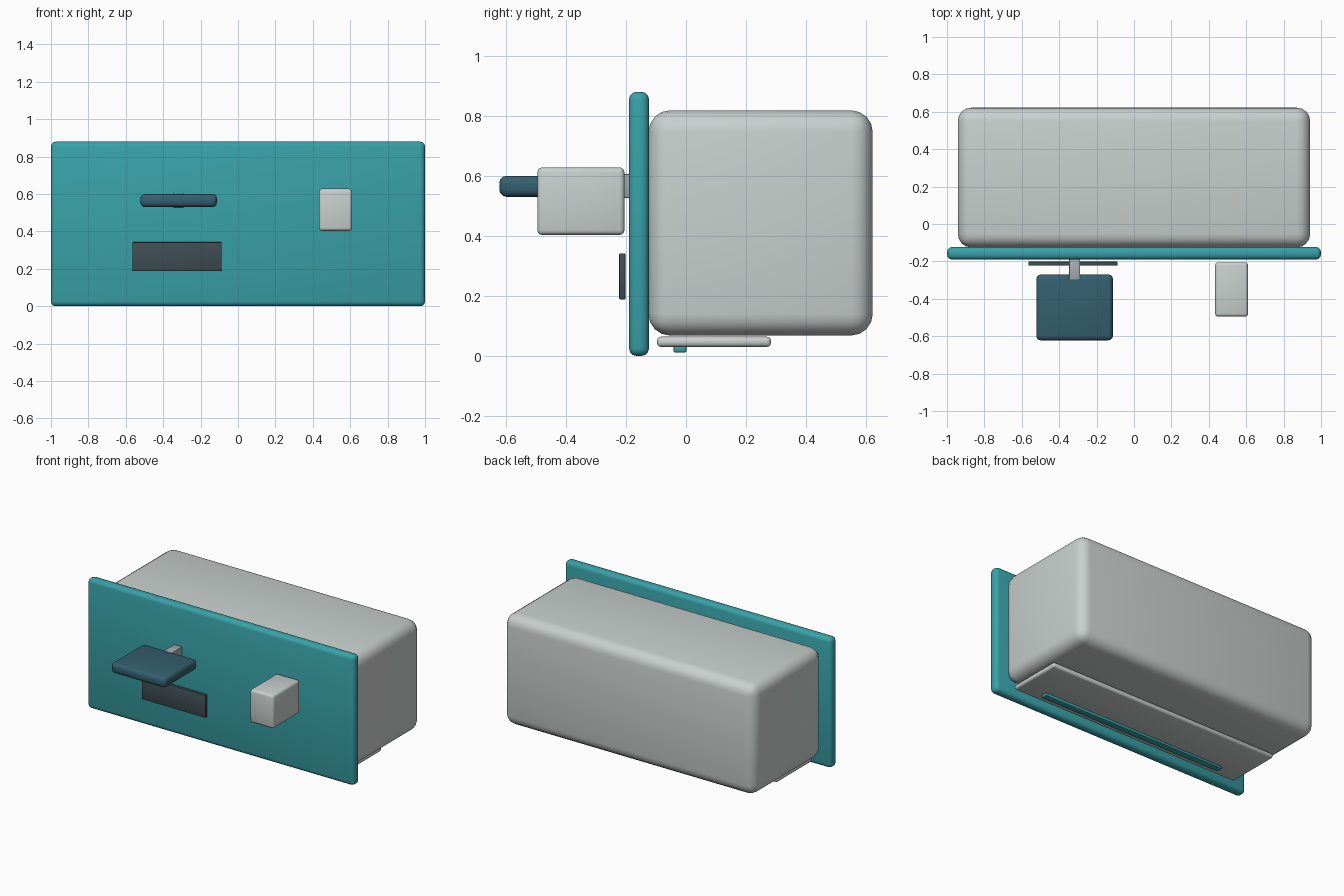
import bpy
import math

if "Cube" in bpy.data.objects:
    bpy.data.objects.remove(bpy.data.objects["Cube"])


def material(name, rgb):
    m = bpy.data.materials.new(name)
    m.diffuse_color = (*rgb, 1)
    m.use_nodes = True
    m.node_tree.nodes["Principled BSDF"].inputs["Base Color"].default_value = m.diffuse_color
    return m


teal = material("teal", (0.04, 0.36, 0.39))
navy = material("dark_blue", (0.035, 0.115, 0.16))
slate = material("slate", (0.05, 0.075, 0.09))
shell = material("pale_grey", (0.58, 0.63, 0.61))
metal = material("metal", (0.38, 0.42, 0.46))


def rounded_box(name, x, y, z, radius, mat, segments=3):
    """Box spanning the given (min, max) ranges, with rounded edges."""
    spans = (x, y, z)
    bpy.ops.mesh.primitive_cube_add(size=1, location=[(a + b) / 2 for a, b in spans])
    ob = bpy.context.object
    ob.name = name
    ob.scale = [b - a for a, b in spans]
    bpy.ops.object.transform_apply(location=False, rotation=False, scale=True)
    ob.data.materials.append(mat)
    bevel = ob.modifiers.new("rounding", "BEVEL")
    bevel.width = radius
    bevel.segments = segments
    bpy.ops.object.modifier_apply(modifier=bevel.name)
    bpy.ops.object.shade_smooth_by_angle(angle=math.radians(35))
    return ob


# Main housing and front plate
rounded_box("housing", (-0.942, 0.942), (-0.125, 0.622), (0.068, 0.818), 0.072, shell, 4)
rounded_box("front_plate", (-1, 1), (-0.19, -0.123), (0.0, 0.88), 0.026, teal)

# Projecting shelf on its bracket, with the dark window below
rounded_box("shelf", (-0.522, -0.113), (-0.622, -0.27), (0.53, 0.6), 0.024, navy)
rounded_box("shelf_bracket", (-0.347, -0.288), (-0.297, -0.185), (0.526, 0.606), 0.004, metal, 2)
rounded_box("window", (-0.565, -0.088), (-0.223, -0.201), (0.188, 0.342), 0.005, slate, 2)

# Block on the right of the front plate
rounded_box("control_block", (0.434, 0.61), (-0.495, -0.205), (0.403, 0.628), 0.016, shell)

# Underside tray and its coloured strip
rounded_box("under_tray", (-0.88, 0.88), (-0.097, 0.283), (0.03, 0.064), 0.014, shell)
rounded_box("under_strip", (-0.705, 0.705), (-0.042, 0.002), (0.012, 0.034), 0.005, teal, 2)
